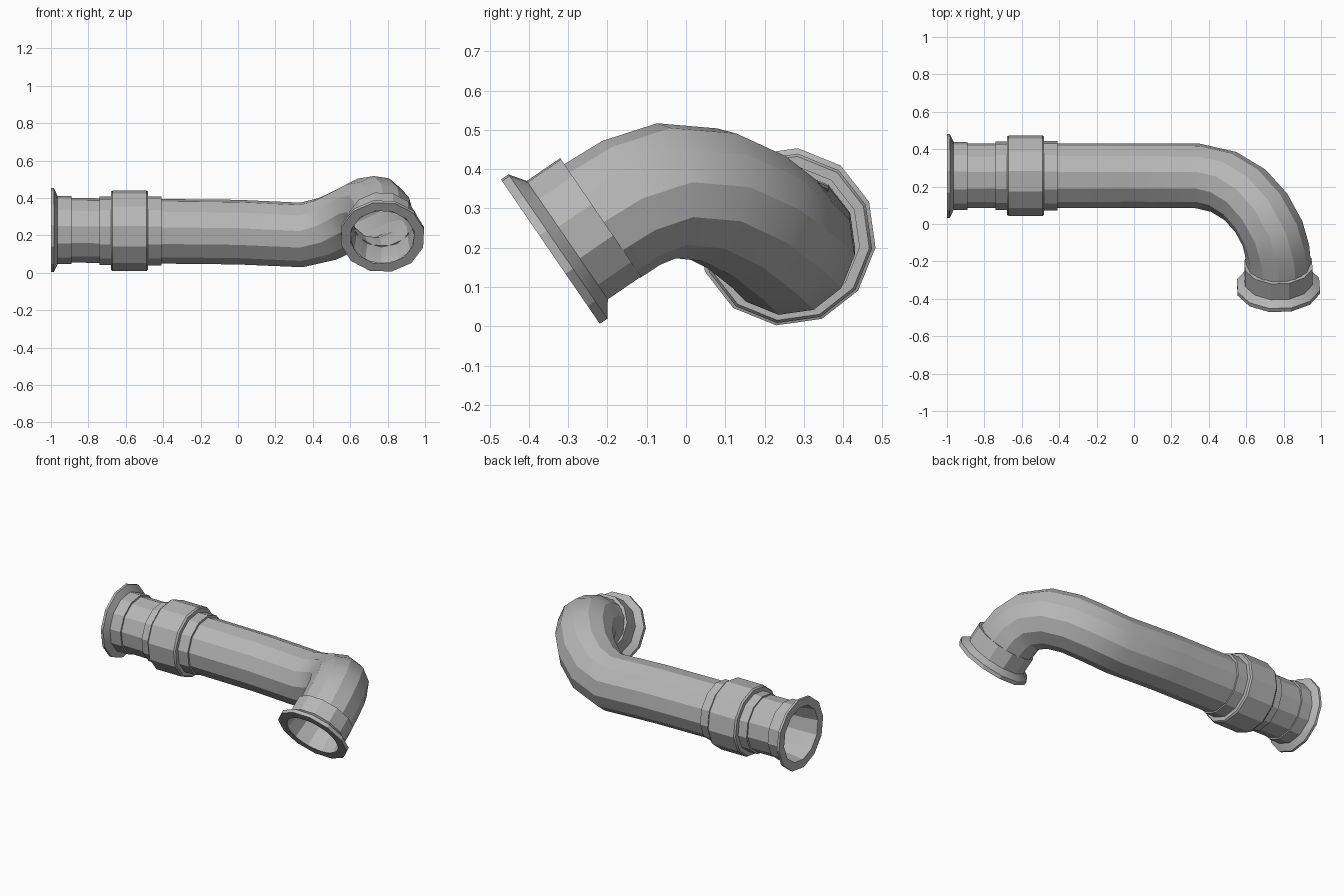
import bpy, bmesh, math
from mathutils import Vector

if "Cube" in bpy.data.objects:
    bpy.data.objects.remove(bpy.data.objects["Cube"], do_unlink=True)

SIDES = 12
PHASE = math.radians(23)

metal = bpy.data.materials.new("grey metal")
metal.use_nodes = True
GREY = (0.47, 0.47, 0.47, 1)
metal.diffuse_color = GREY
metal.node_tree.nodes["Principled BSDF"].inputs["Base Color"].default_value = GREY


def skin(name, rings, flip=False):
    """Join rings of (centre, u, v, radius) into an open tube."""
    bm = bmesh.new()
    loops = []
    for c, u, v, r in rings:
        angles = [PHASE + math.tau * j / SIDES for j in range(SIDES)]
        loops.append([bm.verts.new(c + r * (u * math.cos(a) + v * math.sin(a)))
                      for a in angles])
    for a, b in zip(loops, loops[1:]):
        for j in range(SIDES):
            k = (j + 1) % SIDES
            bm.faces.new((a[j], a[k], b[k], b[j]))
    if flip:
        bmesh.ops.reverse_faces(bm, faces=bm.faces[:])
    mesh = bpy.data.meshes.new(name)
    bm.to_mesh(mesh)
    bm.free()
    mesh.materials.append(metal)
    obj = bpy.data.objects.new(name, mesh)
    bpy.context.collection.objects.link(obj)
    bpy.ops.object.select_all(action='DESELECT')
    obj.select_set(True)
    bpy.context.view_layer.objects.active = obj
    bpy.ops.object.shade_smooth_by_angle(angle=math.radians(25))
    return obj


def lathe(name, origin, axis, u, profile):
    """Turn a profile of (distance, radius) around an axis."""
    v = axis.cross(u)
    skin(name, [(origin + axis * s, u, v, r) for s, r in profile])


# Centre line: straight run, then a rising elbow that dips to the front
path = [Vector(p) for p in (
    (-1, .257, .228), (-.9, .257, .227), (0, .258, .217), (.34, .257, .202),
    (.48, .225, .235), (.595, .155, .29), (.68, .06, .335),
    (.74, -.05, .345), (.765, -.14, .314), (.772, -.21, .27),
    (.772, -.263, .246), (.772, -.345, .19))]
IN_FRONT = Vector((0, .825, .565)).normalized()

# Frames carried along the centre line without twisting
tangents = []
for i in range(len(path)):
    a, b = path[max(i - 1, 0)], path[min(i + 1, len(path) - 1)]
    tangents.append((b - a).normalized())
tangents[0] = Vector((1, 0, 0))
for i in (-1, -2, -3):
    tangents[i] = -IN_FRONT
frames, u = [], Vector((0, 1, 0))
for i, t in enumerate(tangents):
    if i:
        u = tangents[i - 1].rotation_difference(t) @ u
    u = (u - t * u.dot(t)).normalized()
    frames.append((path[i], u, t.cross(u)))

# Outer pipe, tucked inside the fittings at both ends
skin("elbow_pipe", [(c, u, v, .174) for c, u, v in frames[1:-1]])

# Hollow inside, flaring at both mouths
last = len(frames) - 1
skin("inner_bore", [(c, u, v, .174 if i in (0, last) else .16)
                    for i, (c, u, v) in enumerate(frames)], flip=True)

# End flanges with their short collars
left_axis = Vector((1, 0, 0))
lathe("left_flange", path[0], left_axis, frames[0][1],
      [(0, .174), (0, .227), (.015, .227), (.035, .184), (.11, .184), (.11, .165)])
lathe("front_flange", path[-1], IN_FRONT, frames[-1][1],
      [(0, .174), (0, .228), (.023, .228), (.052, .187), (.155, .187), (.155, .165)])

# Coupling sleeve: wide band between two narrow rings
lathe("coupling_sleeve", Vector((0, .258, .224)), left_axis, frames[0][1],
      [(-.74, .165), (-.74, .184), (-.68, .184), (-.68, .21), (-.67, .217),
       (-.49, .217), (-.48, .21), (-.48, .186), (-.41, .186), (-.41, .165)])
